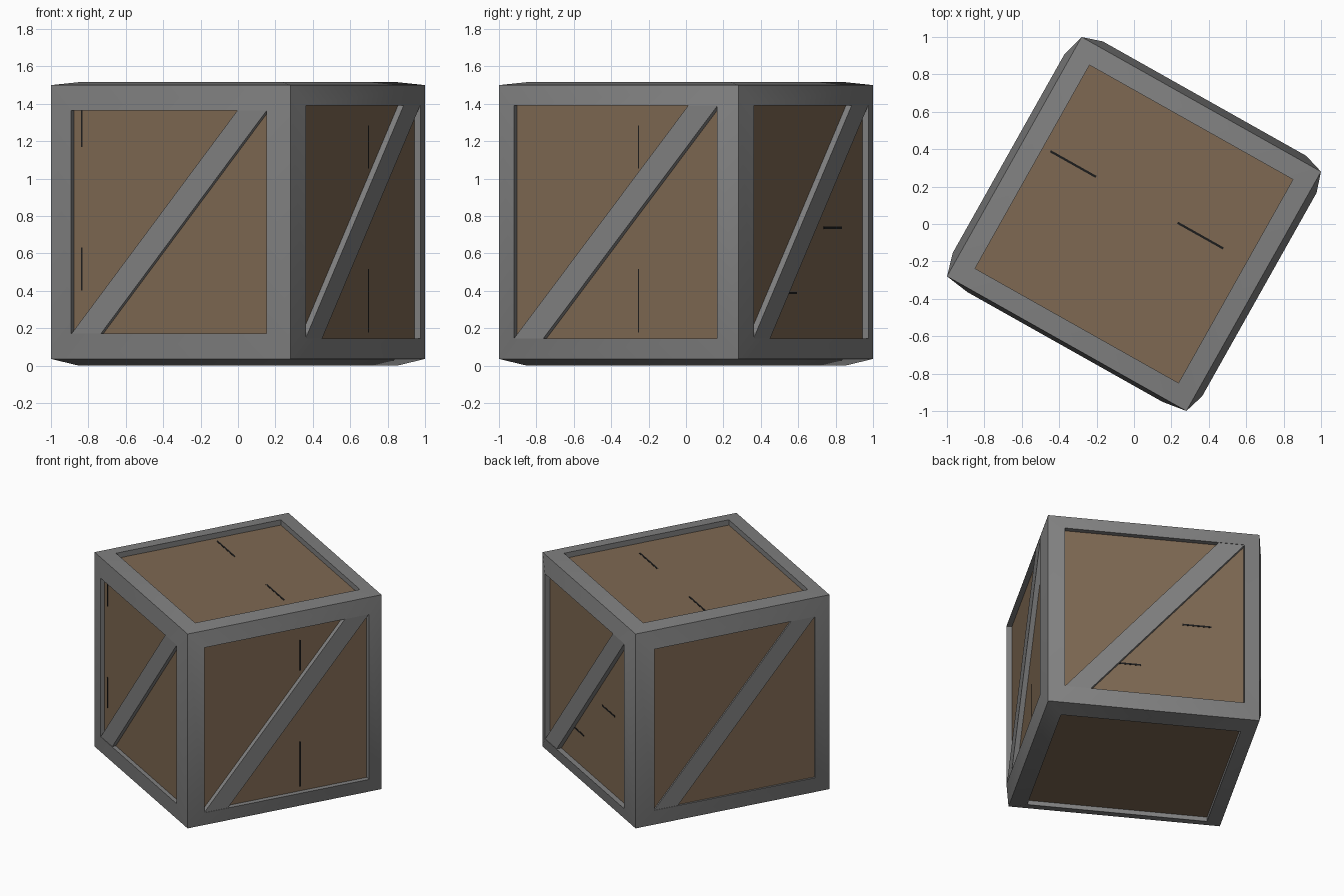
import bpy, bmesh, math
from mathutils import Matrix, Vector

if "Cube" in bpy.data.objects:
    bpy.data.objects.remove(bpy.data.objects["Cube"])

def material(name, rgb):
    m = bpy.data.materials.new(name)
    m.diffuse_color = (*rgb, 1)
    m.use_nodes = True
    m.node_tree.nodes["Principled BSDF"].inputs["Base Color"].default_value = m.diffuse_color
    return m

GREY = material("grey metal", (0.22, 0.22, 0.22))
BROWN = material("brown board", (0.21, 0.14, 0.085))
BLACK = material("dark crack", (0.012, 0.012, 0.012))

A, H, ZC = 0.734, 0.732, 0.768          # half width, half height, centre height
SPIN = Matrix.Translation((0, 0, ZC)) @ Matrix.Rotation(math.radians(-29.36), 4, 'Z')

# side: outward normal, frame width, frame bulge, panel recess
SIDES = {
    "front": ((0, -1, 0), 0.135, 0.020, 0.030),
    "right": ((1, 0, 0), 0.110, 0.035, 0.038),
    "back": ((0, 1, 0), 0.110, 0.035, 0.038),
    "left": ((-1, 0, 0), 0.125, 0.035, 0.014),
    "top": ((0, 0, 1), 0.110, 0.016, 0.040),
    "bottom": ((0, 0, -1), 0.110, 0.036, 0.034),
}

def finish(bm, name, mats):
    bmesh.ops.recalc_face_normals(bm, faces=bm.faces)
    bm.transform(SPIN)
    me = bpy.data.meshes.new(name)
    bm.to_mesh(me)
    bm.free()
    ob = bpy.data.objects.new(name, me)
    bpy.context.collection.objects.link(ob)
    for m in mats:
        me.materials.append(m)
    return ob

def plate(name, side, outline, low, high, mat):
    """Prism standing on one side of the crate; outline is (across, up)."""
    n = Vector(SIDES[side][0])
    up = Vector((0, 1, 0)) if n.z else Vector((0, 0, 1))
    u = up.cross(n)
    base = n * (H if n.z else A)
    bm = bmesh.new()
    rings = [[bm.verts.new(base + u * a + up * b + n * h) for a, b in outline]
             for h in (low, high)]
    bm.faces.new(rings[0][::-1])
    bm.faces.new(rings[1])
    k = len(outline)
    for i in range(k):
        j = (i + 1) % k
        bm.faces.new((rings[0][i], rings[0][j], rings[1][j], rings[1][i]))
    return finish(bm, name, [mat])

# crate body: bulged frame ring and recessed board on every face
bm = bmesh.new()
bmesh.ops.create_cube(bm, size=2, matrix=Matrix.Diagonal((A, A, H, 1)))
bm.normal_update()
for f in list(bm.faces):
    n = f.normal.copy()
    _, width, bulge, depth = next(s for s in SIDES.values() if n.dot(Vector(s[0])) > 0.9)
    bmesh.ops.inset_individual(bm, faces=[f], thickness=width, use_even_offset=True)
    bmesh.ops.translate(bm, verts=f.verts[:], vec=n * bulge)
    board = bmesh.ops.extrude_discrete_faces(bm, faces=[f])["faces"][0]
    bmesh.ops.translate(bm, verts=board.verts[:], vec=-n * depth)
    board.material_index = 1
body = finish(bm, "crate_body", [GREY, BROWN])
bpy.context.view_layer.objects.active = body
body.select_set(True)
bpy.ops.object.shade_smooth_by_angle(angle=math.radians(40))

# diagonal brace on each upright side
for side in ("front", "right", "back", "left"):
    _, w, bulge, depth = SIDES[side]
    a, h, t = A - w, H - w, 0.18
    plate(side + "_brace", side, [(-a, -h), (-a + t, -h), (a, h), (a - t, h)],
          bulge - depth - 0.005, bulge - 0.003, GREY)

# thin cracks in the boards: side, centre across, centre up, width, height
CRACKS = [
    ("top", -0.44, 0.12, 0.28, 0.012), ("top", 0.34, 0.12, 0.28, 0.012),
    ("right", 0.12, -0.42, 0.007, 0.34), ("right", 0.12, 0.40, 0.007, 0.23),
    ("front", -0.55, -0.25, 0.007, 0.23), ("front", -0.55, 0.50, 0.007, 0.20),
    ("back", 0.30, -0.03, 0.20, 0.012), ("back", -0.20, -0.38, 0.22, 0.012),
]
for i, (side, a, b, w, h) in enumerate(CRACKS):
    z = SIDES[side][2] - SIDES[side][3]
    w, h = w / 2, h / 2
    plate(f"{side}_crack_{i}", side, [(a - w, b - h), (a + w, b - h), (a + w, b + h), (a - w, b + h)],
          z - 0.001, z + 0.002, BLACK)
